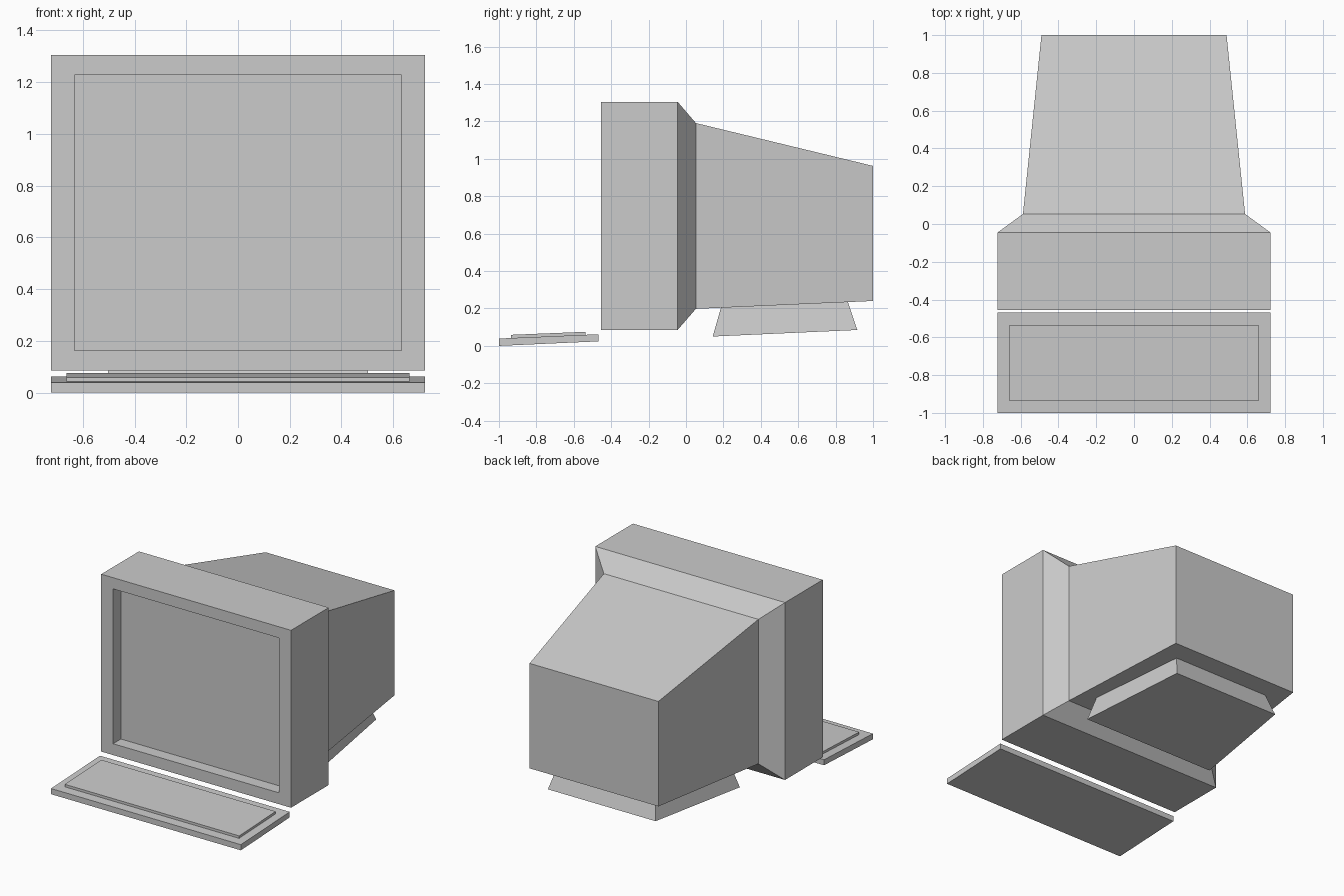
import bpy, bmesh

if "Cube" in bpy.data.objects:
    bpy.data.objects.remove(bpy.data.objects["Cube"])

grey = bpy.data.materials.new("light grey plastic")
grey.diffuse_color = (0.6, 0.6, 0.6, 1)
grey.use_nodes = True
grey.node_tree.nodes["Principled BSDF"].inputs["Base Color"].default_value = grey.diffuse_color


def ring_y(y, half, z0, z1):
    """Upright rectangle at depth y."""
    return [(-half, y, z0), (half, y, z0), (half, y, z1), (-half, y, z1)]


def loft(name, rings):
    """Skin a row of four-sided rings and cap both ends."""
    bm = bmesh.new()
    loops = [[bm.verts.new(p) for p in r] for r in rings]
    for a, b in zip(loops, loops[1:]):
        for i in range(4):
            j = (i + 1) % 4
            bm.faces.new((a[i], a[j], b[j], b[i]))
    bm.faces.new(loops[0])
    bm.faces.new(loops[-1])
    bmesh.ops.recalc_face_normals(bm, faces=bm.faces)
    mesh = bpy.data.meshes.new(name)
    bm.to_mesh(mesh)
    bm.free()
    mesh.materials.append(grey)
    obj = bpy.data.objects.new(name, mesh)
    bpy.context.collection.objects.link(obj)
    return obj


# Monitor: recessed screen, bezel, deep frame, chamfer and tapered tube housing
loft("monitor", [
    ring_y(-0.37, 0.632, 0.163, 1.228),
    ring_y(-0.455, 0.632, 0.163, 1.228),
    ring_y(-0.455, 0.722, 0.085, 1.305),
    ring_y(-0.045, 0.722, 0.085, 1.305),
    ring_y(0.053, 0.588, 0.198, 1.191),
    ring_y(1.0, 0.49, 0.24, 0.962),
])

# Stand: flared foot, wider at the front and tilted with the housing
loft("stand", [
    [(-0.51, 0.143, 0.05), (0.51, 0.143, 0.05),
     (0.41, 0.916, 0.085), (-0.41, 0.916, 0.085)],
    [(-0.47, 0.187, 0.205), (0.47, 0.187, 0.205),
     (0.37, 0.865, 0.236), (-0.37, 0.865, 0.236)],
])


def sloped_slab(name, half, front, back):
    """Slab from (y, bottom, top) at its front and back."""
    loft(name, [ring_y(front[0], half, *front[1:]),
                ring_y(back[0], half, *back[1:])])


# Keyboard body and raised key area
sloped_slab("keyboard_base", 0.722, (-1.0, 0.0, 0.039), (-0.469, 0.024, 0.062))
sloped_slab("key_area", 0.663, (-0.935, 0.04, 0.059), (-0.537, 0.057, 0.075))
